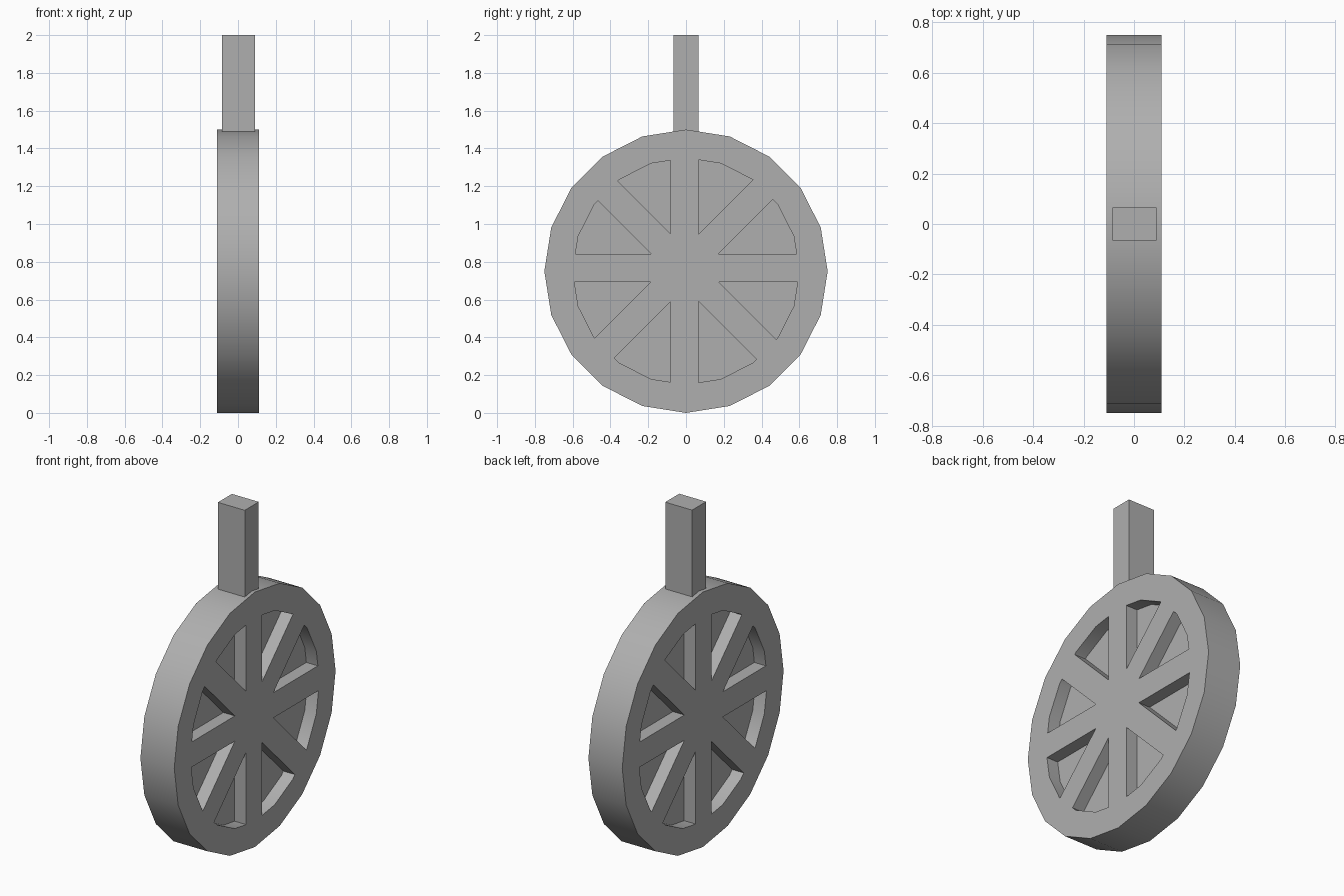
import bpy, bmesh, math
from mathutils import Vector, Matrix

if "Cube" in bpy.data.objects:
    bpy.data.objects.remove(bpy.data.objects["Cube"])

SIDES, RADIUS, HALF_WIDTH, CENTRE_Z = 20, 0.75, 0.11, 0.75
POCKET_RADIUS, WEB_HALF, SPOKE_HALF = 0.60, 0.035, 0.074
SPOKE_CENTRE = Vector((0, -0.007, 0.768))

grey = bpy.data.materials.new("grey")
grey.diffuse_color = (0.43, 0.43, 0.43, 1)
grey.use_nodes = True
grey.node_tree.nodes["Principled BSDF"].inputs["Base Color"].default_value = grey.diffuse_color


def new_object(name, bm):
    bmesh.ops.recalc_face_normals(bm, faces=bm.faces)
    mesh = bpy.data.meshes.new(name)
    bm.to_mesh(mesh)
    bm.free()
    mesh.materials.append(grey)
    obj = bpy.data.objects.new(name, mesh)
    bpy.context.collection.objects.link(obj)
    return obj


def add_prism(bm, radius, x0, x1):
    """Upright polygonal disc from x0 to x1."""
    ring = [(radius * math.cos(2 * math.pi * i / SIDES),
             CENTRE_Z + radius * math.sin(2 * math.pi * i / SIDES)) for i in range(SIDES)]
    face = bm.faces.new([bm.verts.new((x0, y, z)) for y, z in ring])
    out = bmesh.ops.extrude_face_region(bm, geom=[face], use_keep_orig=True)
    bmesh.ops.translate(bm, vec=(x1 - x0, 0, 0),
                        verts=[v for v in out["geom"] if isinstance(v, bmesh.types.BMVert)])


# Solid wheel blank
bm = bmesh.new()
add_prism(bm, RADIUS, -HALF_WIDTH, HALF_WIDTH)
wheel = new_object("wheel", bm)

# Wedge pockets between the eight spokes, on both sides of the central web
pockets = bmesh.new()
for x0, x1 in ((WEB_HALF, 0.2), (-0.2, -WEB_HALF)):
    for k in range(8):
        wedge = bmesh.new()
        add_prism(wedge, POCKET_RADIUS, x0, x1)
        for angle, sign in ((k * math.pi / 4, 1), ((k + 1) * math.pi / 4, -1)):
            inward = Vector((0, -math.sin(angle), math.cos(angle))) * sign
            bmesh.ops.bisect_plane(wedge, geom=wedge.verts[:] + wedge.edges[:] + wedge.faces[:],
                                   plane_co=SPOKE_CENTRE + inward * SPOKE_HALF,
                                   plane_no=inward, clear_inner=True)
            bmesh.ops.holes_fill(wedge, edges=[e for e in wedge.edges if e.is_boundary], sides=0)
        bmesh.ops.recalc_face_normals(wedge, faces=wedge.faces)
        piece = bpy.data.meshes.new("pocket_piece")
        wedge.to_mesh(piece)
        wedge.free()
        pockets.from_mesh(piece)
        bpy.data.meshes.remove(piece)
cutter = new_object("pocket_cutter", pockets)
cutter.hide_render = True

# Cut the pockets, leaving rim, spokes and web
cut = wheel.modifiers.new("pockets", 'BOOLEAN')
cut.operation, cut.solver, cut.object = 'DIFFERENCE', 'EXACT', cutter
bpy.context.view_layer.objects.active = wheel
wheel.select_set(True)
bpy.ops.object.modifier_apply(modifier=cut.name)
bpy.data.objects.remove(cutter)
bpy.ops.object.shade_smooth_by_angle(angle=math.radians(30))

# Square post standing on the rim
bm = bmesh.new()
bmesh.ops.create_cube(bm, size=1, matrix=Matrix.Translation((0.002, 0, 1.735))
                      @ Matrix.Diagonal((0.175, 0.13, 0.53, 1)))
new_object("post", bm)
